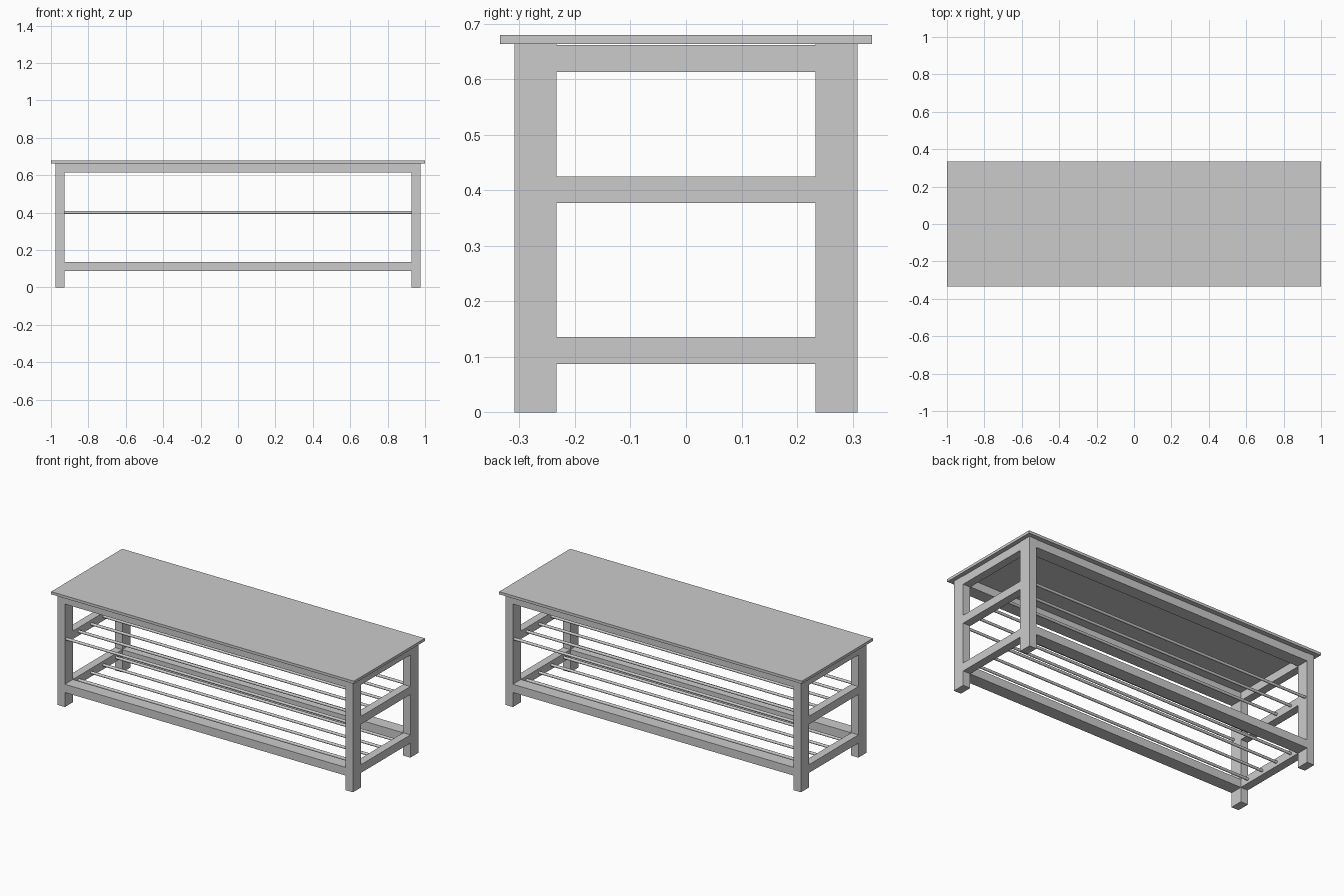
import bpy, math

if "Cube" in bpy.data.objects:
    bpy.data.objects.remove(bpy.data.objects["Cube"])


def box(name, x0, x1, y0, y1, z0, z1):
    bpy.ops.mesh.primitive_cube_add(size=1, location=((x0 + x1) / 2, (y0 + y1) / 2, (z0 + z1) / 2))
    ob = bpy.context.object
    ob.name = name
    ob.scale = (x1 - x0, y1 - y0, z1 - z0)
    bpy.ops.object.transform_apply(location=True, rotation=False, scale=True)
    return ob


def mirror(ob, x=False, y=False):
    # objects have their origin at the world centre, so this mirrors there
    ob.data.update()
    bpy.context.scene.cursor.location = (0, 0, 0)
    m = ob.modifiers.new("mirror", 'MIRROR')
    m.use_axis = (x, y, False)
    m.use_clip = False
    m.use_mirror_merge = False


LX0, LX1 = 0.928, 0.976    # leg extents in x
LY0, LY1 = 0.233, 0.309    # leg extents in y
TOP = 0.664

# seat board
box("seat_board", -1, 1, -0.335, 0.335, TOP, 0.68)

# four legs
mirror(box("legs", LX0, LX1, LY0, LY1, 0, TOP), x=True, y=True)

# side rails at three heights
for name, z0, z1 in (("lower", 0.087, 0.136), ("middle", 0.377, 0.425), ("upper", 0.613, 0.662)):
    mirror(box(name + "_side_rails", LX0, LX1, -LY0, LY0, z0, z1), x=True)

# long rails at front and back
for name, z0, z1 in (("lower", 0.087, 0.136), ("upper", 0.615, 0.662)):
    mirror(box(name + "_long_rails", -LX0, LX0, LY0, LY1, z0, z1), y=True)

# round shelf rods
for shelf, z, count in (("upper", 0.401, 6), ("lower", 0.111, 4)):
    for i in range(count):
        y = (i - (count - 1) / 2) * 0.117
        bpy.ops.mesh.primitive_cylinder_add(vertices=16, radius=0.008, depth=2 * LX0,
                                            location=(0, y, z), rotation=(0, math.pi / 2, 0))
        rod = bpy.context.object
        rod.name = f"{shelf}_shelf_rod_{i + 1}"
        bpy.ops.object.shade_smooth_by_angle()
